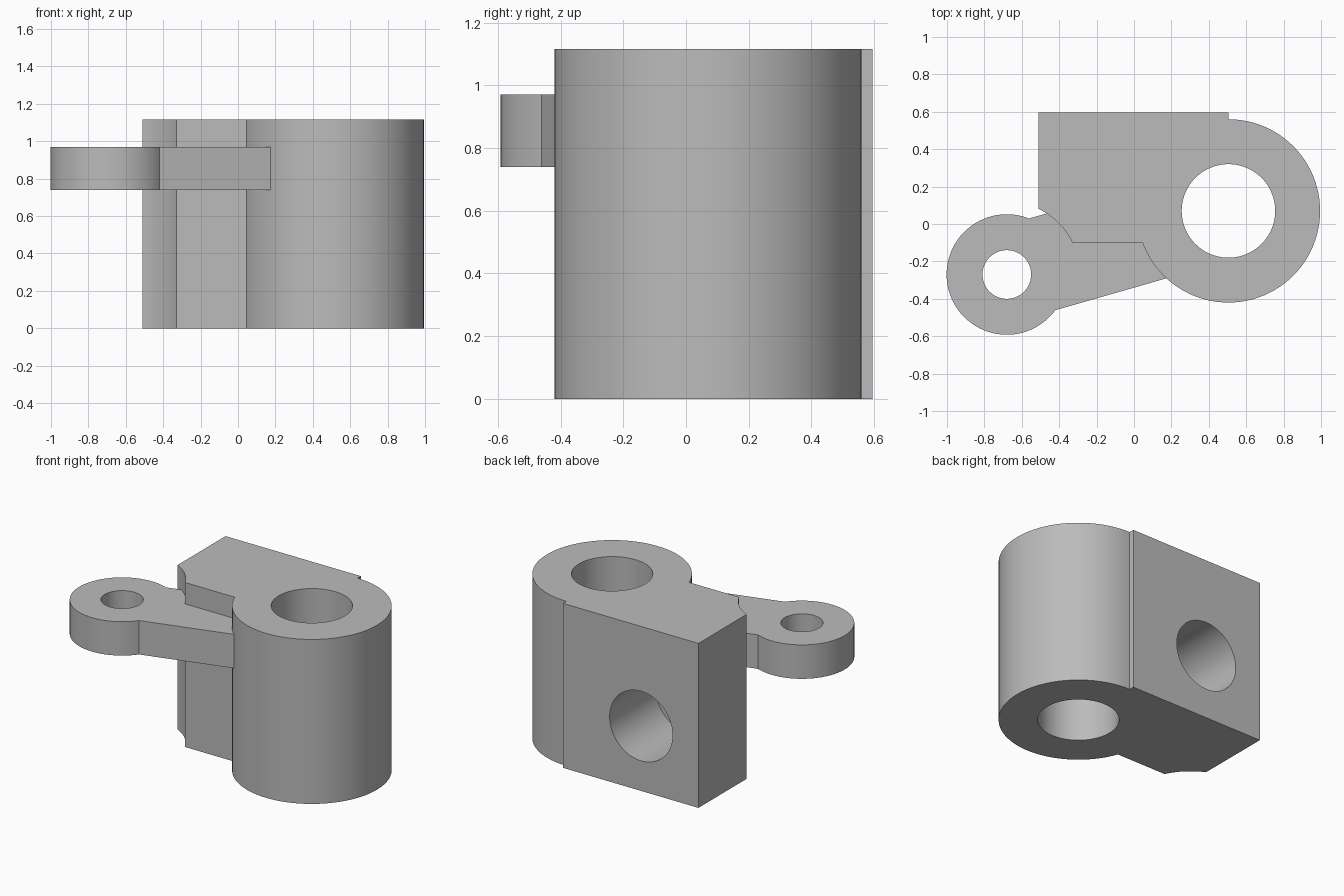
import bpy
import math
from mathutils import Vector

if "Cube" in bpy.data.objects:
    bpy.data.objects.remove(bpy.data.objects["Cube"])

HEIGHT = 1.115
BOSS = Vector((0.505, 0.07, 0))       # axis of the large bore
LUG = Vector((-0.68, -0.27, 0))       # axis of the small eye
ARM_LOW, ARM_HIGH = 0.74, 0.97

grey = bpy.data.materials.new("plain grey")
grey.use_nodes = True
colour = (0.5, 0.5, 0.5, 1)
grey.diffuse_color = colour
grey.node_tree.nodes["Principled BSDF"].inputs["Base Color"].default_value = colour


def cylinder(name, centre, radius, low, high):
    bpy.ops.mesh.primitive_cylinder_add(
        vertices=96, radius=radius, depth=high - low,
        location=(centre.x, centre.y, (low + high) / 2))
    ob = bpy.context.object
    ob.name = name
    return ob


def box(name, centre, size, turn=0):
    bpy.ops.mesh.primitive_cube_add(size=1, location=centre, rotation=(0, 0, turn))
    ob = bpy.context.object
    ob.name = name
    ob.scale = size
    bpy.ops.object.transform_apply(location=False, rotation=False, scale=True)
    return ob


def combine(target, other, operation):
    """Apply a boolean and drop the helper."""
    other.hide_render = True
    mod = target.modifiers.new(operation.lower(), 'BOOLEAN')
    mod.operation = operation
    mod.solver = 'EXACT'
    mod.object = other
    bpy.context.view_layer.objects.active = target
    bpy.ops.object.modifier_apply(modifier=mod.name)
    bpy.data.objects.remove(other)


# Block with a round relief around the eye
left, right, front, back = -0.51, BOSS.x, -0.1, 0.595
bracket = box("clamp_bracket",
              ((left + right) / 2, (front + back) / 2, HEIGHT / 2),
              (right - left, back - front, HEIGHT))
combine(bracket, cylinder("relief_cutter", LUG, 0.39, -0.1, HEIGHT + 0.1), 'DIFFERENCE')

# Round boss
combine(bracket, cylinder("boss", BOSS, 0.49, 0, HEIGHT), 'UNION')

# Arm running from the eye to the boss, and the eye itself
span = BOSS - LUG
middle = (BOSS + LUG) / 2
middle.z = (ARM_LOW + ARM_HIGH) / 2
arm = box("arm", middle, (span.length, 0.51, ARM_HIGH - ARM_LOW),
          math.atan2(span.y, span.x))
combine(arm, cylinder("eye", LUG, 0.322, ARM_LOW, ARM_HIGH), 'UNION')
combine(bracket, arm, 'UNION')

# Vertical bores
combine(bracket, cylinder("bore_cutter", BOSS, 0.25, -0.1, HEIGHT + 0.1), 'DIFFERENCE')
combine(bracket, cylinder("eye_cutter", LUG, 0.13, 0.5, HEIGHT), 'DIFFERENCE')

# Blind hole in the back face
blind = cylinder("blind_cutter", Vector((-0.08, 0, 0)), 0.236, 0, 0.7)
blind.rotation_euler.x = math.pi / 2
blind.location = (-0.08, 0.1 + 0.35, 0.44)
combine(bracket, blind, 'DIFFERENCE')

bracket.data.materials.clear()
bracket.data.materials.append(grey)
for face in bracket.data.polygons:
    face.material_index = 0
bpy.ops.object.select_all(action='DESELECT')
bracket.select_set(True)
bpy.context.view_layer.objects.active = bracket
bpy.ops.object.shade_smooth_by_angle(angle=math.radians(30))
